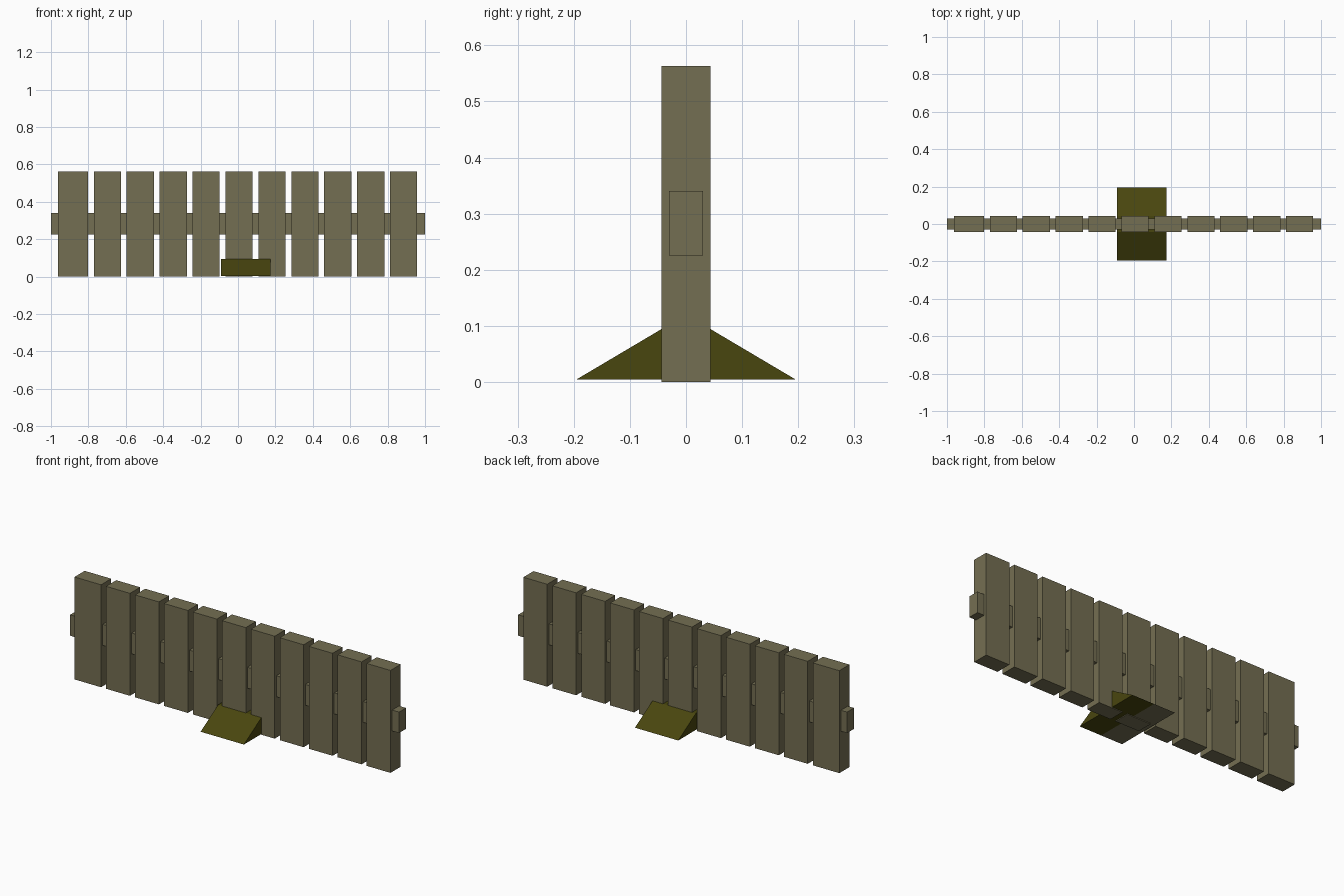
import bpy, bmesh

if "Cube" in bpy.data.objects:
    bpy.data.objects.remove(bpy.data.objects["Cube"])


def material(name, rgb):
    m = bpy.data.materials.new(name)
    m.diffuse_color = (*rgb, 1)
    m.use_nodes = True
    m.node_tree.nodes["Principled BSDF"].inputs["Base Color"].default_value = m.diffuse_color
    return m


drab = material("drab_grey", (0.175, 0.158, 0.085))
olive = material("dark_olive", (0.066, 0.061, 0.0045))


def finish(bm, name, mats):
    bmesh.ops.recalc_face_normals(bm, faces=bm.faces)
    me = bpy.data.meshes.new(name)
    bm.to_mesh(me)
    bm.free()
    for m in mats:
        me.materials.append(m)
    ob = bpy.data.objects.new(name, me)
    bpy.context.collection.objects.link(ob)
    return ob


def box(name, x0, x1, y0, y1, z0, z1):
    bm = bmesh.new()
    bmesh.ops.create_cube(bm, size=1)
    for v in bm.verts:
        v.co = ((x0 + x1) / 2 + v.co.x * (x1 - x0),
                (y0 + y1) / 2 + v.co.y * (y1 - y0),
                (z0 + z1) / 2 + v.co.z * (z1 - z0))
    return finish(bm, name, [drab])


# Row of upright slats; the left end slat is slightly wider
for i in range(11):
    start = -0.947 + 0.176 * i
    box(f"slat_{i + 1}", -0.963 if i == 0 else start, start + 0.145,
        -0.044, 0.044, 0.0, 0.563)

# Horizontal rail running through all the slats
box("rail", -1.0, 1.0, -0.03, 0.03, 0.225, 0.34)

# Sloped foot: a profile extruded along x, with the left underside in grey
profile = [(-0.196, 0.004), (0.196, 0.004), (0.044, 0.094), (-0.044, 0.094)]
bm = bmesh.new()
face = bm.faces.new([bm.verts.new((-0.09, y, z)) for y, z in profile])
ext = bmesh.ops.extrude_face_region(bm, geom=[face])
new_verts = [g for g in ext["geom"] if isinstance(g, bmesh.types.BMVert)]
bmesh.ops.translate(bm, verts=new_verts, vec=(0.263, 0, 0))
if not face.is_valid or len(bm.faces) < 6:
    bmesh.ops.holes_fill(bm, edges=bm.edges)
bmesh.ops.bisect_plane(bm, geom=bm.verts[:] + bm.edges[:] + bm.faces[:],
                       plane_co=(0.04, 0, 0), plane_no=(1, 0, 0))
bmesh.ops.recalc_face_normals(bm, faces=bm.faces)
for f in bm.faces:
    if f.normal.z < -0.9 and f.calc_center_median().x < 0.04:
        f.material_index = 1
finish(bm, "foot", [olive, drab])
